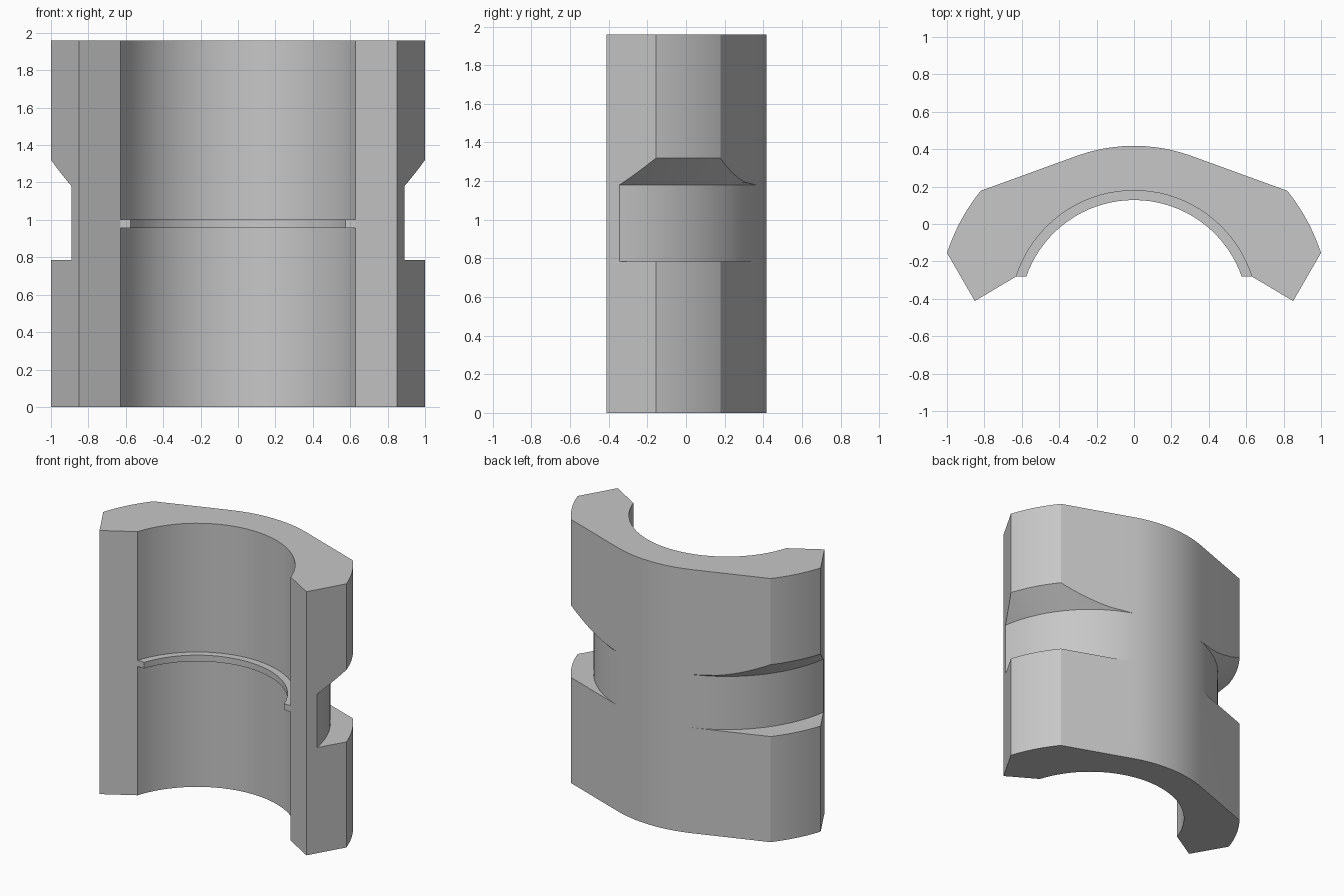
import bpy, bmesh
from math import sin, cos, sqrt, atan2, acos, radians

if "Cube" in bpy.data.objects:
    bpy.data.objects.remove(bpy.data.objects["Cube"])

AXIS_Y = -0.482                  # common axis of all the arcs
BORE, RIDGE, BACK, RIM = 0.661, 0.61, 0.90, 1.052
FLAT = radians(20)               # tilt of the flats beside the rounded back
FOOT = -0.28                     # y where the bore ends
HEIGHT = 1.96

steel = bpy.data.materials.new("light_grey_metal")
steel.use_nodes = True
grey = (0.57, 0.57, 0.57, 1)
steel.diffuse_color = grey
steel.node_tree.nodes["Principled BSDF"].inputs["Base Color"].default_value = grey


def arc(r, a, b, n):
    """Points about the axis, angles measured from +y towards +x."""
    steps = [a + (b - a) * i / n for i in range(n + 1)]
    return [(r * sin(t), AXIS_Y + r * cos(t)) for t in steps]


def foot_angle(r):
    return acos((FOOT - AXIS_Y) / r)


def body_half(limit):
    """Half outline, back apex to bore apex, turned down to radius limit."""
    px, py = 0.851, -0.412 - AXIS_Y
    dx, dy = cos(radians(60)), sin(radians(60))
    b = px * dx + py * dy
    t = -b + sqrt(b * b - px * px - py * py + limit * limit)
    side = atan2(px + t * dx, py + t * dy)
    shoulder = FLAT + acos(min(1, BACK / limit))
    return (arc(BACK, 0, FLAT, 5) + arc(limit, shoulder, side, 14)
            + [(px, py + AXIS_Y)] + arc(BORE, foot_angle(BORE), 0, 18))


def ridge_half(_):
    outer = BORE + 0.015
    return arc(outer, 0, foot_angle(outer), 18) + arc(RIDGE, foot_angle(RIDGE), 0, 18)


def loft(name, half, levels):
    """Stack mirrored outlines, given as (height, radius limit), into a solid."""
    bm = bmesh.new()
    rings = []
    for z, limit in levels:
        pts = half(limit)
        pts += [(-x, y) for x, y in pts[-2:0:-1]]
        rings.append([bm.verts.new((x, y, z)) for x, y in pts])
    n = len(rings[0])
    for low, high in zip(rings, rings[1:]):
        for i in range(n):
            j = (i + 1) % n
            bm.faces.new((low[i], low[j], high[j], high[i]))
    bm.faces.new(rings[0])
    bm.faces.new(rings[-1])
    bmesh.ops.remove_doubles(bm, verts=bm.verts, dist=1e-5)
    bmesh.ops.recalc_face_normals(bm, faces=bm.faces)
    mesh = bpy.data.meshes.new(name)
    bm.to_mesh(mesh)
    bm.free()
    mesh.materials.append(steel)
    ob = bpy.data.objects.new(name, mesh)
    bpy.context.collection.objects.link(ob)
    bpy.ops.object.select_all(action="DESELECT")
    ob.select_set(True)
    bpy.context.view_layer.objects.active = ob
    bpy.ops.object.shade_smooth_by_angle(angle=radians(20))
    return ob


# Body with a square-bottomed side groove and a conical upper shoulder
cone = [(1.18 + 0.14 * i / 10, BACK + (RIM - BACK) * i / 10) for i in range(11)]
loft("clamp_body", body_half,
     [(0, RIM), (0.785, RIM), (0.785, BACK)] + cone + [(HEIGHT, RIM)])

# Thin locating ridge around the bore
loft("bore_ridge", ridge_half, [(0.957, 0), (1.003, 0)])
